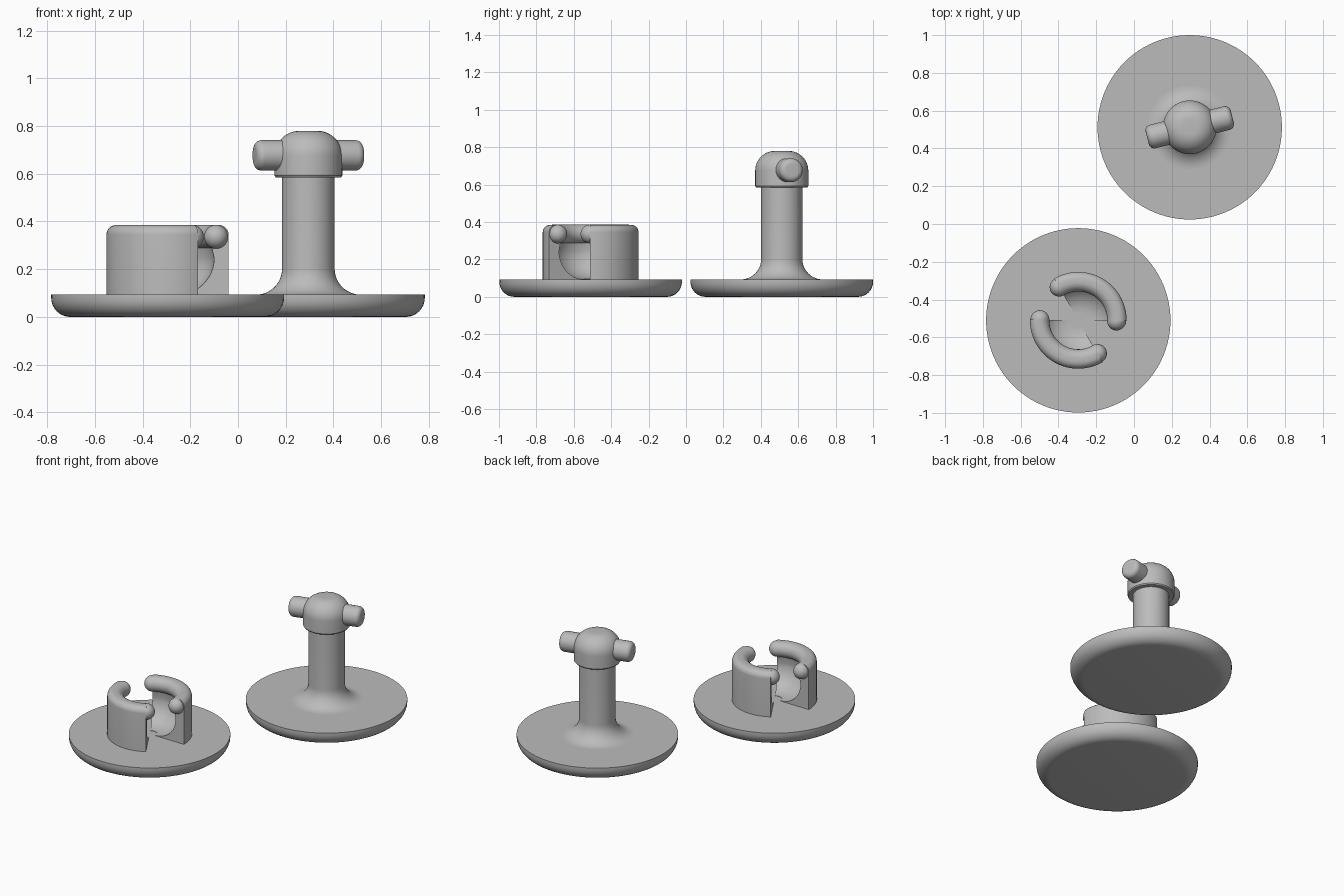
import bpy, bmesh, math
from mathutils import Matrix, Vector

if "Cube" in bpy.data.objects:
    bpy.data.objects.remove(bpy.data.objects["Cube"])

grey = bpy.data.materials.new("plain grey")
grey.diffuse_color = (0.5, 0.5, 0.5, 1)
grey.use_nodes = True
grey.node_tree.nodes["Principled BSDF"].inputs["Base Color"].default_value = grey.diffuse_color

SOCKET = Vector((-0.295, -0.51, 0))
PLUG = Vector((0.295, 0.512, 0))


def arc(cr, cz, rad, a0, a1, n=8):
    """Points (radius, height) along a circular fillet."""
    return [(cr + rad * math.cos(math.radians(a0 + (a1 - a0) * i / n)),
             cz + rad * math.sin(math.radians(a0 + (a1 - a0) * i / n))) for i in range(n + 1)]


def finish(name, bm, matrix):
    bmesh.ops.remove_doubles(bm, verts=bm.verts, dist=1e-5)
    bmesh.ops.recalc_face_normals(bm, faces=bm.faces)
    mesh = bpy.data.meshes.new(name)
    bm.to_mesh(mesh)
    bm.free()
    mesh.materials.append(grey)
    ob = bpy.data.objects.new(name, mesh)
    bpy.context.collection.objects.link(ob)
    ob.matrix_world = matrix
    bpy.ops.object.select_all(action='DESELECT')
    ob.select_set(True)
    bpy.context.view_layer.objects.active = ob
    bpy.ops.object.shade_smooth_by_angle(angle=math.radians(35))
    return ob


def lathe(name, profile, matrix, steps=72):
    """Full turn of a profile that starts and ends on the axis."""
    bm = bmesh.new()
    vs = [bm.verts.new((r, 0, z)) for r, z in profile]
    es = [bm.edges.new(p) for p in zip(vs, vs[1:])]
    bmesh.ops.spin(bm, geom=vs + es, axis=(0, 0, 1), cent=(0, 0, 0),
                   angle=math.tau, steps=steps)
    return finish(name, bm, matrix)


def sector(name, profile, start, end, matrix, steps=36):
    """Part turn of a closed profile, capped at both ends."""
    bm = bmesh.new()
    rings = []
    for i in range(steps + 1):
        a = math.radians(start + (end - start) * i / steps)
        rings.append([bm.verts.new((r * math.cos(a), r * math.sin(a), z)) for r, z in profile])
    n = len(profile)
    for a, b in zip(rings, rings[1:]):
        for j in range(n):
            bm.faces.new((a[j], a[(j + 1) % n], b[(j + 1) % n], b[j]))
    bm.faces.new(rings[0])
    bm.faces.new(rings[-1])
    return finish(name, bm, matrix)


def ball(name, radius, matrix):
    bm = bmesh.new()
    bmesh.ops.create_uvsphere(bm, u_segments=32, v_segments=20, radius=radius)
    return finish(name, bm, matrix)


# Round bases with a rounded lower rim
base = [(0, 0)] + arc(0.408, 0.08, 0.08, -90, 0) + [(0.488, 0.093), (0, 0.093)]
lathe("socket_base", base, Matrix.Translation(SOCKET), 96)
lathe("plug_base", base, Matrix.Translation(PLUG), 96)

# Post with a flared foot
post = [(0, 0.08), (0.22, 0.08), (0.22, 0.093)] + arc(0.22, 0.203, 0.11, 270, 180, 12) \
    + [(0.11, 0.62), (0, 0.62)]
lathe("post", post, Matrix.Translation(PLUG))

# Domed head
head = [(0, 0.585), (0.137, 0.585), (0.142, 0.592)] + arc(0.037, 0.675, 0.105, 0, 90, 12) + [(0, 0.78)]
lathe("domed_head", head, Matrix.Translation(PLUG))

# Two rounded side pins on one line through the head
pin = [(0, 0.05)] + [(0.064, 0.05)] + arc(0.034, 0.202, 0.03, 0, 90) + [(0, 0.232)]
for side, turn in (("right", 14), ("left", 194)):
    m = (Matrix.Translation(PLUG + Vector((0, 0, 0.677)))
         @ Matrix.Rotation(math.radians(turn), 4, 'Z') @ Matrix.Rotation(math.pi / 2, 4, 'Y'))
    lathe(side + "_pin", pin, m, 40)

# Curved socket walls: bowl-shaped inside, rounded overhanging lip, ball at each lip end
LIP_R, LIP_Z, LIP = 0.203, 0.336, 0.05
wall = [(0.256, 0.085), (0.256, 0.345)] + arc(0.216, 0.345, 0.04, 0, 90)[1:] \
    + arc(LIP_R, LIP_Z, LIP, 95, 250, 14) \
    + arc(0.045, 0.245, 0.15, 0, -90, 12) + [(0.045, 0.085)]
for name, turn in (("back", 0), ("front", 180)):
    m = Matrix.Translation(SOCKET) @ Matrix.Rotation(math.radians(turn), 4, 'Z')
    sector(name + "_socket_wall", wall, -1, 120, m)
    for end, a in (("start", -1), ("finish", 120)):
        p = Vector((LIP_R * math.cos(math.radians(a)), LIP_R * math.sin(math.radians(a)), LIP_Z))
        ball(f"{name}_lip_{end}_ball", LIP, m @ Matrix.Translation(p))
